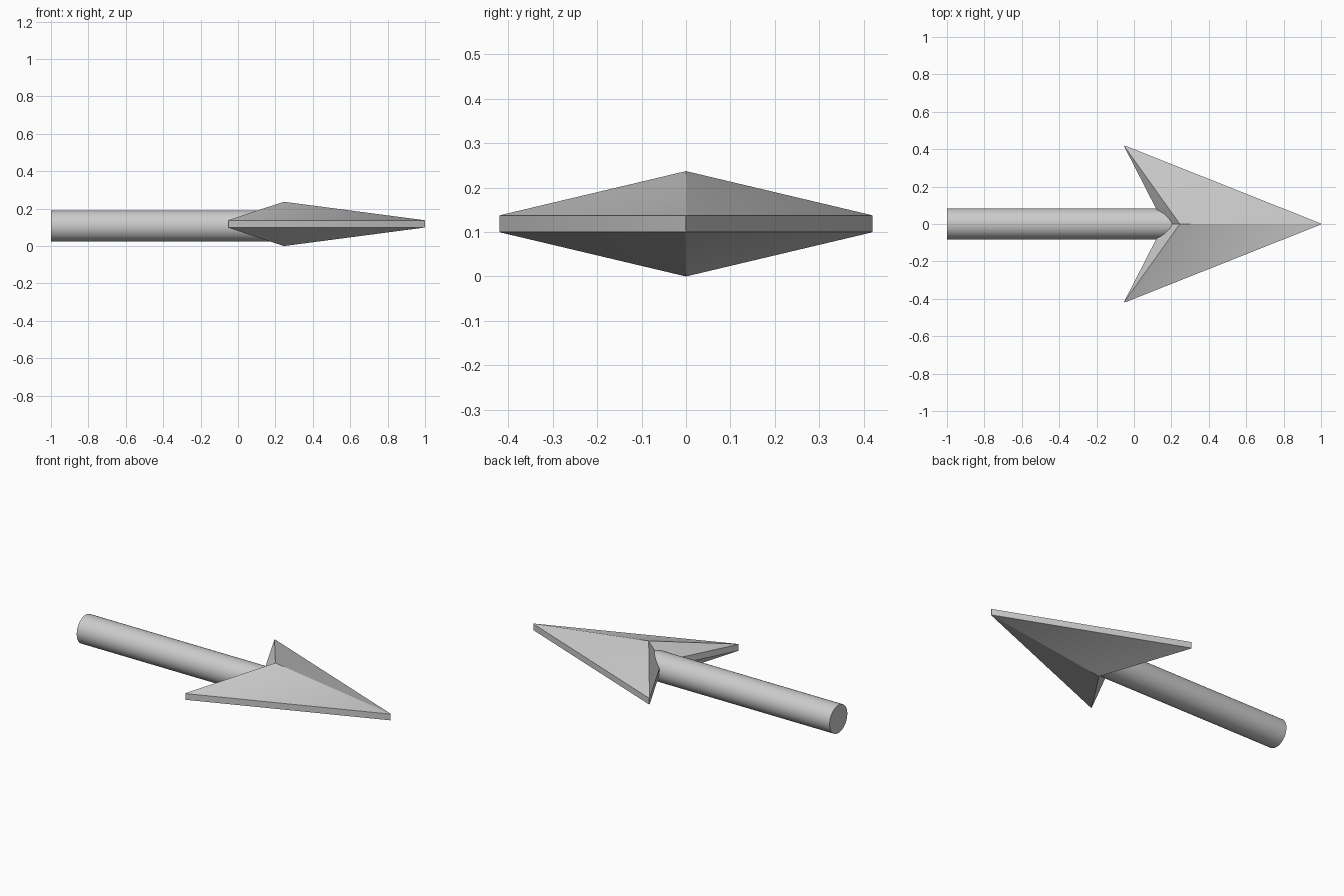
import bpy, bmesh, math

cube = bpy.data.objects.get("Cube")
if cube:
    bpy.data.objects.remove(cube, do_unlink=True)

GREY = (0.6, 0.6, 0.6, 1.0)
metal = bpy.data.materials.new("light_grey")
metal.use_nodes = True
metal.diffuse_color = GREY
metal.node_tree.nodes["Principled BSDF"].inputs["Base Color"].default_value = GREY


def finish(bm, name):
    bmesh.ops.recalc_face_normals(bm, faces=bm.faces)
    mesh = bpy.data.meshes.new(name)
    bm.to_mesh(mesh)
    bm.free()
    mesh.materials.append(metal)
    obj = bpy.data.objects.new(name, mesh)
    bpy.context.collection.objects.link(obj)
    bpy.ops.object.select_all(action="DESELECT")
    obj.select_set(True)
    bpy.context.view_layer.objects.active = obj
    bpy.ops.object.shade_smooth_by_angle(angle=math.radians(30))
    return obj


# Arrowhead: barbed outline with a thin rim, rising to a peak above and below
MID, RIM, PEAK = 0.1185, 0.0185, 0.1185
outline = [(1.006, 0), (-0.056, 0.422), (0.16, 0), (-0.056, -0.422)]
bm = bmesh.new()
upper, lower = ([bm.verts.new((x, y, MID + s * RIM)) for x, y in outline] for s in (1, -1))
top = bm.verts.new((0.245, 0, MID + PEAK))
bottom = bm.verts.new((0.245, 0, MID - PEAK))
for i in range(4):
    j = (i + 1) % 4
    bm.faces.new((upper[i], upper[j], top))
    bm.faces.new((lower[j], lower[i], bottom))
    bm.faces.new((lower[i], lower[j], upper[j], upper[i]))

# Slightly rounded tip and barbs
corners = [bm.edges.get((upper[i], lower[i])) for i in (0, 1, 3)]
bmesh.ops.bevel(bm, geom=corners, offset=0.009, offset_type="OFFSET",
                segments=3, profile=0.5, affect="EDGES")
finish(bm, "arrowhead")

# Shaft: round rod ending inside the head
START, END = -1.0, 0.25
bm = bmesh.new()
bmesh.ops.create_cone(bm, cap_ends=True, segments=64, radius1=0.083,
                      radius2=0.083, depth=END - START)
shaft = finish(bm, "shaft")
shaft.rotation_euler.y = math.pi / 2
shaft.location = ((START + END) / 2, 0, 0.107)
